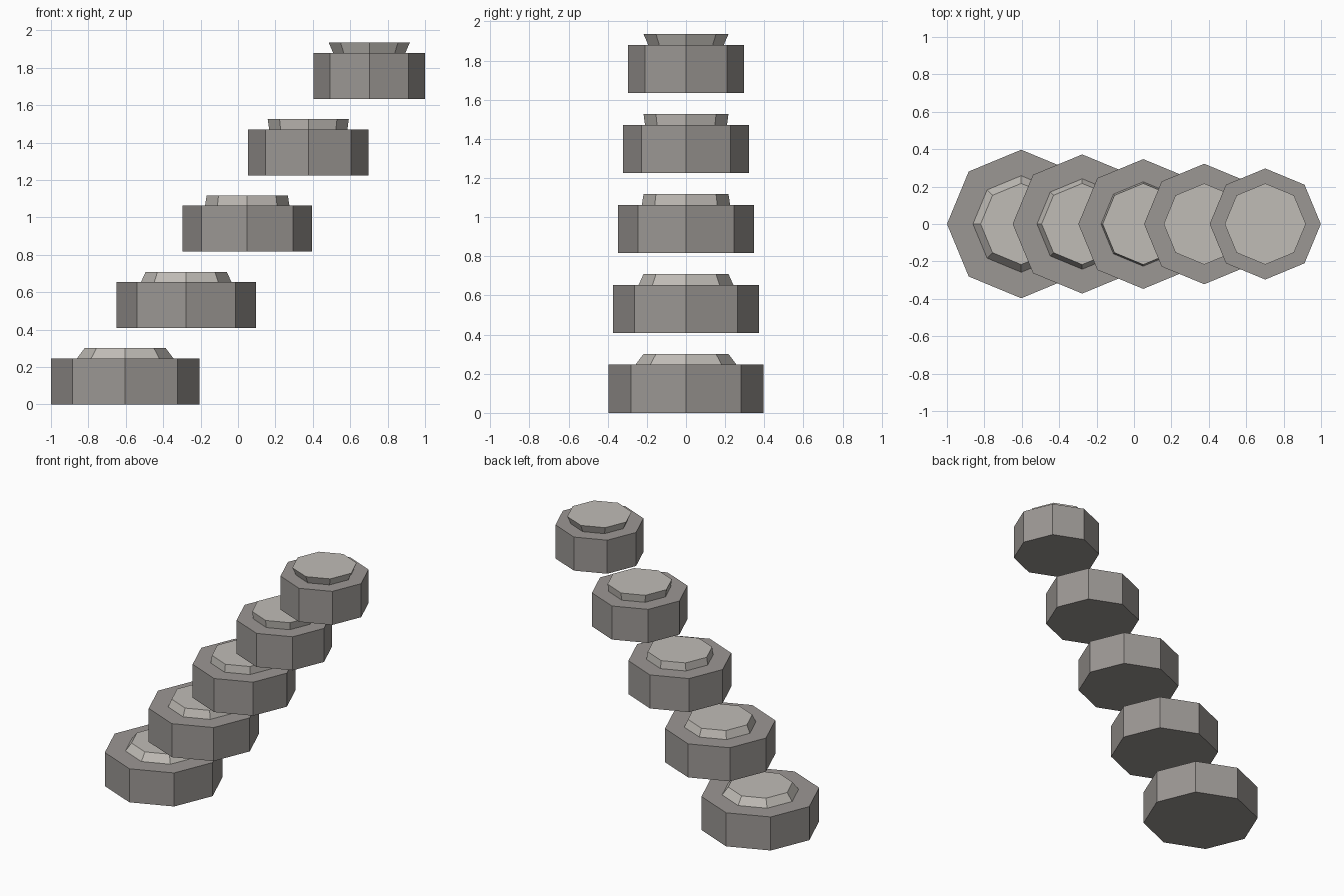
import bpy
import bmesh
import math

cube = bpy.data.objects.get("Cube")
if cube:
    bpy.data.objects.remove(cube, do_unlink=True)


def make_material(name, color):
    mat = bpy.data.materials.new(name)
    mat.use_nodes = True
    mat.diffuse_color = color
    mat.node_tree.nodes["Principled BSDF"].inputs["Base Color"].default_value = color
    return mat


dark_stone = make_material("dark stone", (0.33, 0.31, 0.295, 1))
light_stone = make_material("light stone", (0.53, 0.505, 0.47, 1))


def octagon_prism(name, mat, x, z, low_radius, high_radius, height):
    """Closed eight-sided prism with corners on the x and y axes."""
    bm = bmesh.new()
    rings = []
    for radius, level in ((low_radius, 0), (high_radius, height)):
        angles = [math.tau * i / 8 for i in range(8)]
        rings.append([bm.verts.new((radius * math.cos(a), radius * math.sin(a), level))
                      for a in angles])
    low, high = rings
    bm.faces.new(low[::-1])
    bm.faces.new(high)
    for i in range(8):
        j = (i + 1) % 8
        bm.faces.new((low[i], low[j], high[j], high[i]))
    mesh = bpy.data.meshes.new(name)
    bm.to_mesh(mesh)
    bm.free()
    mesh.materials.append(mat)
    obj = bpy.data.objects.new(name, mesh)
    obj.location = (x, 0, z)
    bpy.context.collection.objects.link(obj)
    return obj


# Rising row of floating steps, each smaller than the one below
STEPS = 5
BLOCK_HEIGHT = 0.246
CAP_HEIGHT = 0.055
for n in range(STEPS):
    x = -0.603 + 0.3262 * n
    z = 0.4085 * n
    radius = 0.397 - 0.025 * n
    octagon_prism(f"step_block_{n + 1}", dark_stone, x, z, radius, radius, BLOCK_HEIGHT)
    # Caps share one top size, while their foot follows the block
    octagon_prism(f"step_cap_{n + 1}", light_stone, x, z + BLOCK_HEIGHT,
                  0.65 * radius, 0.217, CAP_HEIGHT)
